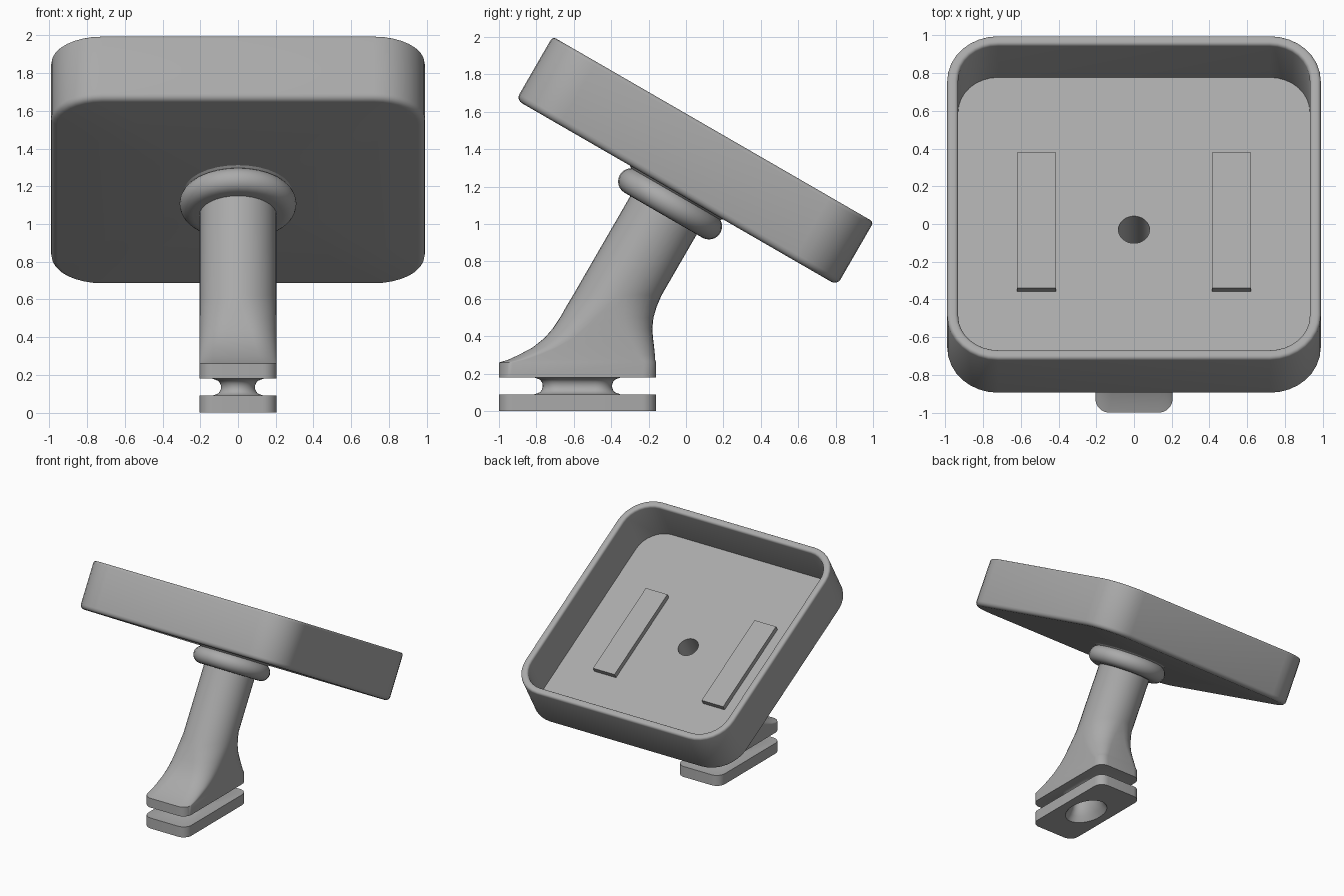
import bpy, bmesh, math
from mathutils import Matrix, Vector

if "Cube" in bpy.data.objects:
    bpy.data.objects.remove(bpy.data.objects["Cube"])

TILT = math.radians(30)
TRAY_POS = Vector((0, -0.05, 1.168))      # centre of the tray underside
TRAY_MATRIX = Matrix.Translation(TRAY_POS) @ Matrix.Rotation(-TILT, 4, 'X')

grey = bpy.data.materials.new("mid grey")
grey.diffuse_color = (0.4, 0.4, 0.4, 1)
grey.use_nodes = True
grey.node_tree.nodes["Principled BSDF"].inputs["Base Color"].default_value = grey.diffuse_color


def ring(hx, hy, rx, ry, z, cy=0.0, steps=8):
    """Rounded rectangle with elliptical corners; rx=hx, ry=hy gives an ellipse."""
    pts = []
    for k, (sx, sy) in enumerate(((1, 1), (-1, 1), (-1, -1), (1, -1))):
        for j in range(steps + 1):
            a = math.pi / 2 * (k + j / steps)
            pts.append(Vector((sx * (hx - rx) + rx * math.cos(a),
                               cy + sy * (hy - ry) + ry * math.sin(a), z)))
    return pts


def circle(r, z):
    return ring(r, r, r, r, z)


def finish(name, bm, matrix=None):
    bmesh.ops.remove_doubles(bm, verts=bm.verts, dist=1e-5)
    bmesh.ops.recalc_face_normals(bm, faces=bm.faces)
    mesh = bpy.data.meshes.new(name)
    bm.to_mesh(mesh)
    bm.free()
    mesh.materials.append(grey)
    ob = bpy.data.objects.new(name, mesh)
    bpy.context.collection.objects.link(ob)
    if matrix:
        ob.matrix_world = matrix
    bpy.ops.object.select_all(action='DESELECT')
    ob.select_set(True)
    bpy.context.view_layer.objects.active = ob
    bpy.ops.object.shade_smooth_by_angle(angle=math.radians(32))
    return ob


def loft(name, rings, matrix=None):
    """Skin a closed chain of rings, the last joining back to the first."""
    bm = bmesh.new()
    rows = [[bm.verts.new(p) for p in r] for r in rings]
    n = len(rows[0])
    for a, b in zip(rows, rows[1:] + rows[:1]):
        for i in range(n):
            j = (i + 1) % n
            bm.faces.new((a[i], a[j], b[j], b[i]))
    return finish(name, bm, matrix)


# tray: rounded square dish with filleted edges and a central hole
HALF, CORNER, HEIGHT, WALL, FLOOR, HOLE = 0.99, 0.27, 0.39, 0.058, 0.04, 0.083


def square(inset, z):
    h, r = HALF - inset, CORNER - inset
    return ring(h, h, r, r, z)


def fillet(inset, z, r, a0, a1, n=4):
    return [square(inset + r * math.cos(math.radians(a0 + (a1 - a0) * i / n)),
                   z + r * math.sin(math.radians(a0 + (a1 - a0) * i / n)))
            for i in range(n + 1)]


tray = [circle(HOLE, 0)]
tray += fillet(0.035, 0.035, 0.035, 270, 180)
tray += fillet(0.02, HEIGHT - 0.02, 0.02, 180, 90)
tray += fillet(WALL - 0.02, HEIGHT - 0.02, 0.02, 90, 0)
tray += [square(WALL, FLOOR), circle(HOLE, FLOOR)]
loft("tray", tray, TRAY_MATRIX)

# raised strips on the tray floor
for side, label in ((-1, "left"), (1, "right")):
    bm = bmesh.new()
    bmesh.ops.create_cube(bm, size=1, matrix=Matrix.Translation(
        (side * 0.517, 0.035, FLOOR + 0.018)) @ Matrix.Diagonal((0.205, 0.83, 0.044, 1)))
    finish(label + "_strip", bm, TRAY_MATRIX)

# rounded collar under the tray
collar = [circle(HOLE, 0.005), circle(0.295, 0.005)]
for i in range(11):
    a = math.radians(60 - 150 * i / 10)
    collar.append(circle(0.24 + 0.07 * math.cos(a), -0.07 + 0.07 * math.sin(a)))
collar += [circle(0.2, -0.14), circle(HOLE, -0.14)]
loft("collar", collar, TRAY_MATRIX)

# stand: foot plate, waist, upper plate and leaning stem, with a channel inside
R = 0.205
BASE_Y = -0.58


def axis_y(z):
    return TRAY_POS.y + (z - TRAY_POS.z) * math.tan(TILT)


def plate(z):
    return ring(R, 0.42, 0.075, 0.075, z, BASE_Y)


stand = [plate(0), plate(0.09)]
for i in range(9):                         # concave waist
    t = -1 + i / 4
    flare = 0.045 * (1 - math.sqrt(max(0, 1 - t * t)))
    hx = 0.09 + flare
    stand.append(ring(hx, 0.185 + flare, hx, hx, 0.135 + 0.045 * t, BASE_Y))
stand += [plate(0.18), plate(0.26)]

# swept transition: height, front edge, back edge
for z, front, back in ((0.275, -0.95, -0.165), (0.30, -0.895, -0.166),
                       (0.34, -0.82, -0.170), (0.39, -0.757, -0.176),
                       (0.44, -0.713, -0.180), (0.50, -0.673, -0.174),
                       (0.56, -0.639, -0.156), (0.62, -0.603, -0.130)):
    t = (z - 0.26) / 0.36
    hy = (back - front) / 2
    stand.append(ring(R, hy, 0.075 + (R - 0.075) * t, 0.075 + (hy - 0.075) * t,
                      z, (front + back) / 2))
stand += [[TRAY_MATRIX @ p for p in circle(R, 0.01)],
          [TRAY_MATRIX @ p for p in circle(HOLE, 0.01)]]

# channel back down to the flared opening under the foot
for z in (0.5, 0.4):
    stand.append(ring(HOLE, HOLE / 0.866, HOLE, HOLE / 0.866, z, axis_y(z)))
for z, hx, hy in ((0.25, 0.078, 0.11), (0.135, 0.07, 0.13), (0.08, 0.085, 0.145),
                  (0.04, 0.105, 0.165), (0, 0.135, 0.195)):
    stand.append(ring(hx, hy, hx, hy, z, BASE_Y))
loft("stand", stand)
